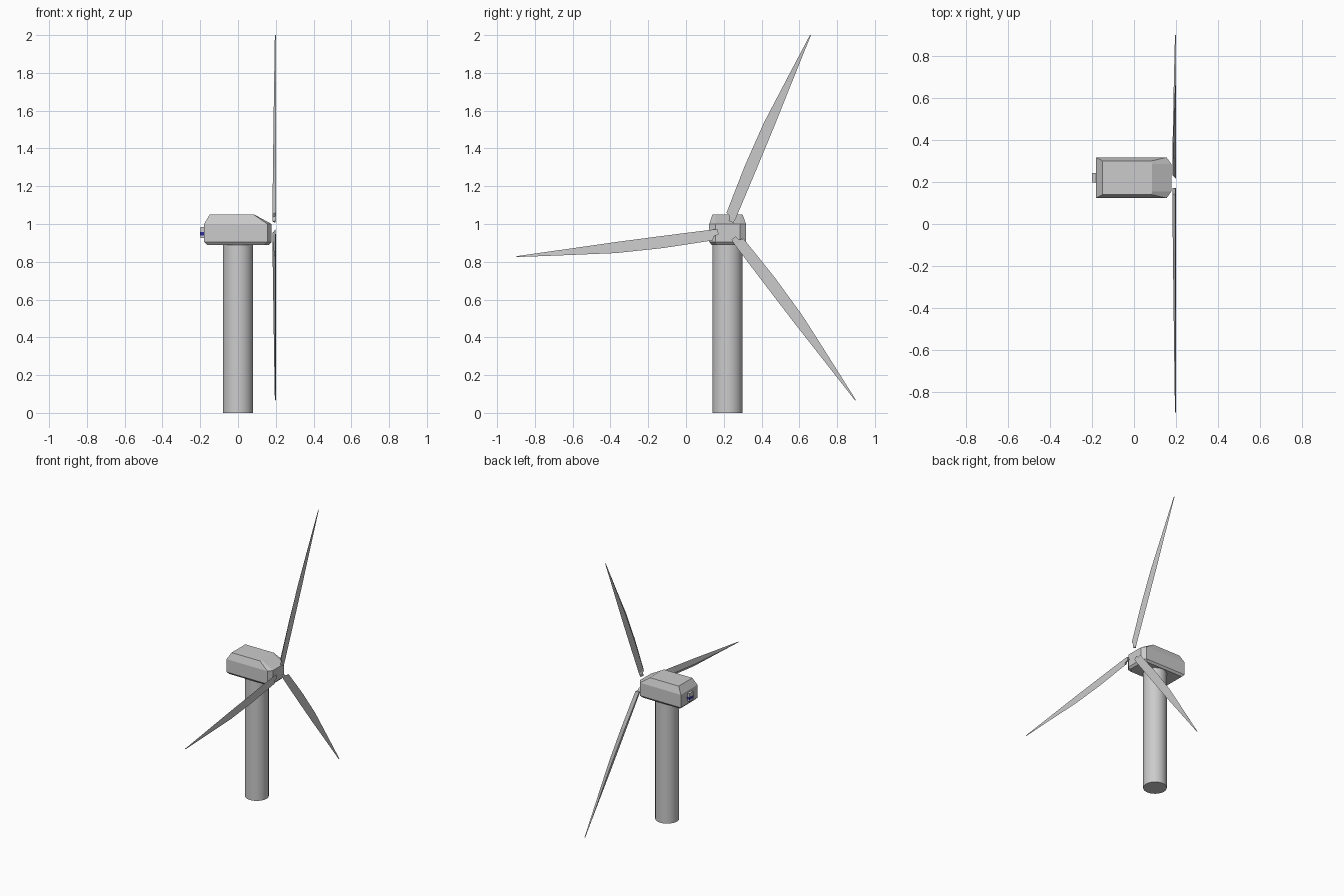
import bpy, bmesh, math
from mathutils import Matrix

if "Cube" in bpy.data.objects:
    bpy.data.objects.remove(bpy.data.objects["Cube"])

CY, HUB_Z = 0.22, 0.965   # tower axis in y, rotor centre height


def loft(name, rings, matrix=Matrix()):
    """Skin a closed solid through a list of equal-length point rings."""
    bm = bmesh.new()
    vs = [[bm.verts.new(p) for p in ring] for ring in rings]
    n = len(rings[0])
    for a, b in zip(vs, vs[1:]):
        for i in range(n):
            j = (i + 1) % n
            bm.faces.new((a[i], a[j], b[j], b[i]))
    bm.faces.new(vs[0][::-1])
    bm.faces.new(vs[-1])
    bmesh.ops.recalc_face_normals(bm, faces=bm.faces)
    me = bpy.data.meshes.new(name)
    bm.to_mesh(me)
    bm.free()
    me.transform(matrix)
    ob = bpy.data.objects.new(name, me)
    bpy.context.collection.objects.link(ob)
    return ob


def box(name, x0, x1, half_y, z0, z1):
    ring = [(x0, -half_y), (x1, -half_y), (x1, half_y), (x0, half_y)]
    return loft(name, [[(x, CY + y, z) for x, y in ring] for z in (z0, z1)])


# Tower
bpy.ops.mesh.primitive_cylinder_add(vertices=32, radius=0.08, depth=0.90,
                                    location=(0, CY, 0.45))
bpy.context.object.name = "tower"
bpy.ops.object.shade_smooth_by_angle()

# Nacelle: height, rear x, shoulder x, half width, nose x, nose half width
levels = [(0.89, -0.165, 0.14, 0.085, 0.165, 0.055),
          (0.905, -0.18, 0.155, 0.097, 0.178, 0.065),
          (1.00, -0.18, 0.155, 0.097, 0.178, 0.065),
          (1.05, -0.15, 0.083, 0.080, 0.086, 0.065)]
rings = []
for z, rear, shoulder, w, nose, v in levels:
    half = [(rear, -w), (shoulder, -w), (nose, -v)]
    outline = half + [(x, -y) for x, y in reversed(half)]
    rings.append([(x, CY + y, z) for x, y in outline])
loft("nacelle", rings)

# Rear vent box with a blue band
box("rear_box", -0.199, -0.175, 0.022, 0.925, 0.985)
band = box("rear_band", -0.20, -0.176, 0.0235, 0.94, 0.958)
blue = bpy.data.materials.new("dark_blue")
blue.diffuse_color = (0.03, 0.03, 0.35, 1)
blue.use_nodes = True
blue.node_tree.nodes["Principled BSDF"].inputs["Base Color"].default_value = blue.diffuse_color
band.data.materials.append(blue)

# Blades: radius, trailing edge, leading edge, thickness
stations = [(0.050, -0.012, 0.015, 0.018),
            (0.075, -0.015, 0.020, 0.018),
            (0.085, -0.015, 0.042, 0.018),
            (0.350, -0.014, 0.050, 0.015),
            (0.600, -0.012, 0.046, 0.012),
            (0.850, -0.007, 0.026, 0.009),
            (1.125, -0.002, 0.003, 0.005)]
section = [[(0.198, r, a), (0.2, r, b),
            (0.2 - t, r, a + 0.65 * (b - a))] for r, a, b, t in stations]
for k in range(3):
    turn = Matrix.Rotation(math.radians(67 + 120 * k), 4, 'X')
    loft(f"blade_{k + 1}", section, Matrix.Translation((0, CY, HUB_Z)) @ turn)
